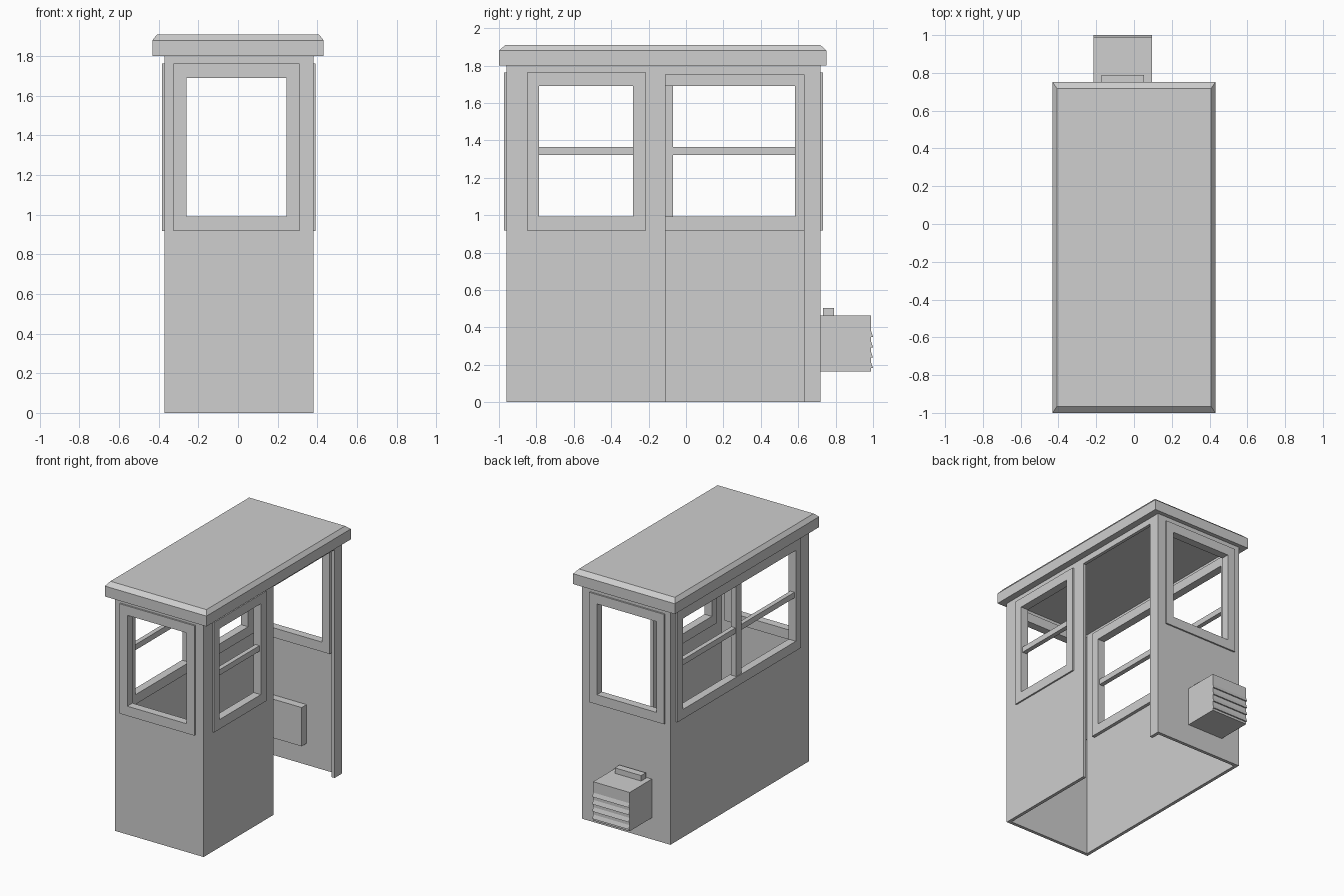
import bpy, bmesh

cube = bpy.data.objects.get("Cube")
if cube:
    bpy.data.objects.remove(cube, do_unlink=True)

grey = bpy.data.materials.new("light_grey")
GREY = (0.62, 0.62, 0.62, 1)
grey.use_nodes = True
grey.diffuse_color = GREY
grey.node_tree.nodes["Principled BSDF"].inputs["Base Color"].default_value = GREY


def finish(name, bm):
    bmesh.ops.recalc_face_normals(bm, faces=bm.faces[:])
    me = bpy.data.meshes.new(name)
    bm.to_mesh(me)
    bm.free()
    me.materials.append(grey)
    ob = bpy.data.objects.new(name, me)
    bpy.context.collection.objects.link(ob)
    return ob


def bridge(bm, a, b):
    n = len(a)
    for i in range(n):
        j = (i + 1) % n
        bm.faces.new((a[i], a[j], b[j], b[i]))


def loft(name, loops):
    """Closed solid through a stack of equal-length point loops."""
    bm = bmesh.new()
    vs = [[bm.verts.new(p) for p in loop] for loop in loops]
    for a, b in zip(vs, vs[1:]):
        bridge(bm, a, b)
    bm.faces.new(vs[0])
    bm.faces.new(vs[-1])
    return finish(name, bm)


def rect(x0, x1, y0, y1, z):
    return [(x0, y0, z), (x1, y0, z), (x1, y1, z), (x0, y1, z)]


def box(name, x0, x1, y0, y1, z0, z1):
    return loft(name, [rect(x0, x1, y0, y1, z0), rect(x0, x1, y0, y1, z1)])


def ring(name, across, d0, d1, outer, inner):
    """Upright panel with a rectangular hole; across is the axis its width runs along."""
    bm = bmesh.new()

    def loop(r, d):
        u0, u1, z0, z1 = r
        pts = [(u0, z0), (u1, z0), (u1, z1), (u0, z1)]
        return [bm.verts.new((u, d, z) if across == "x" else (d, u, z)) for u, z in pts]

    loops = [loop(outer, d0), loop(outer, d1), loop(inner, d1), loop(inner, d0)]
    for i in range(4):
        bridge(bm, loops[i], loops[(i + 1) % 4])
    return finish(name, bm)


# Main dimensions
X0, X1, Y0, Y1 = -0.372, 0.38, -0.96, 0.72
TOP, T = 1.80, 0.025            # wall height and thickness
OUT, IN = 0.012, 0.05           # how far frames reach out of and into the wall face
SILL, HEAD = 0.918, 1.762       # frame outer heights
LOW, HIGH = 0.992, 1.69         # glass opening heights
DOOR0, DOOR1, DOOR_TOP = -0.11, 0.63, 1.753


def window_wall(name, across, face, sign, wall, frame, opening):
    """Wall panel plus a raised window frame; face is the outer plane, sign its direction."""
    gap = 0.03
    o = (opening[0], opening[1], LOW, HIGH)
    hole = (o[0] - gap, o[1] + gap, LOW - gap, HIGH + gap)
    ring(name + "_wall", across, face, face - sign * T, (*wall, 0, TOP), hole)
    ring(name + "_window_frame", across, face + sign * OUT, face - sign * IN,
         (*frame, SILL, HEAD), o)


# Walls with windows
side = (Y0 + T, Y1 - T)
for nm, face, sign in (("front", Y0, -1), ("back", Y1, 1)):
    window_wall(nm, "x", face, sign, (X0, X1), (-0.326, 0.31), (-0.26, 0.245))
window_wall("right", "y", X0, -1, side, (-0.85, 0.65), (-0.785, 0.583))
window_wall("left", "y", X1, 1, (side[0], DOOR0), (-0.85, -0.215), (-0.785, -0.283))

# Doorway surround
box("door_post", X1 - T, X1, DOOR1, side[1], 0, DOOR_TOP)
box("door_header", X1 - T, X1, DOOR0, side[1], DOOR_TOP, TOP)

# Window bars
box("right_window_bar", X0, X0 + 0.035, -0.785, 0.583, 1.322, 1.365)
box("right_window_mullion", X0 - 0.006, X0 + 0.04, -0.132, -0.07, LOW, HIGH)
box("left_window_bar", X1 - 0.035, X1, -0.785, -0.283, 1.322, 1.365)

# Overhanging roof with a bevelled top edge
rx, ry0, ry1 = 0.432, -1.0, 0.752
loft("roof", [rect(-rx, rx, ry0, ry1, TOP),
              rect(-rx, rx, ry0, ry1, 1.88),
              rect(-rx + 0.024, rx - 0.024, ry0 + 0.034, ry1 - 0.034, 1.91)])

# Air conditioner through the back wall
ax0, ax1 = -0.214, 0.096
box("air_conditioner", ax0, ax1, 0.635, 0.99, 0.165, 0.463)
box("air_conditioner_top_block", -0.172, 0.052, 0.733, 0.79, 0.463, 0.505)
for i in range(4):
    z = 0.182 + i * 0.056
    profile = [(0.988, z), (1.0, z), (0.988, z + 0.036)]
    loft("louvre_%d" % (i + 1), [[(x, y, h) for y, h in profile] for x in (ax0, ax1)])
